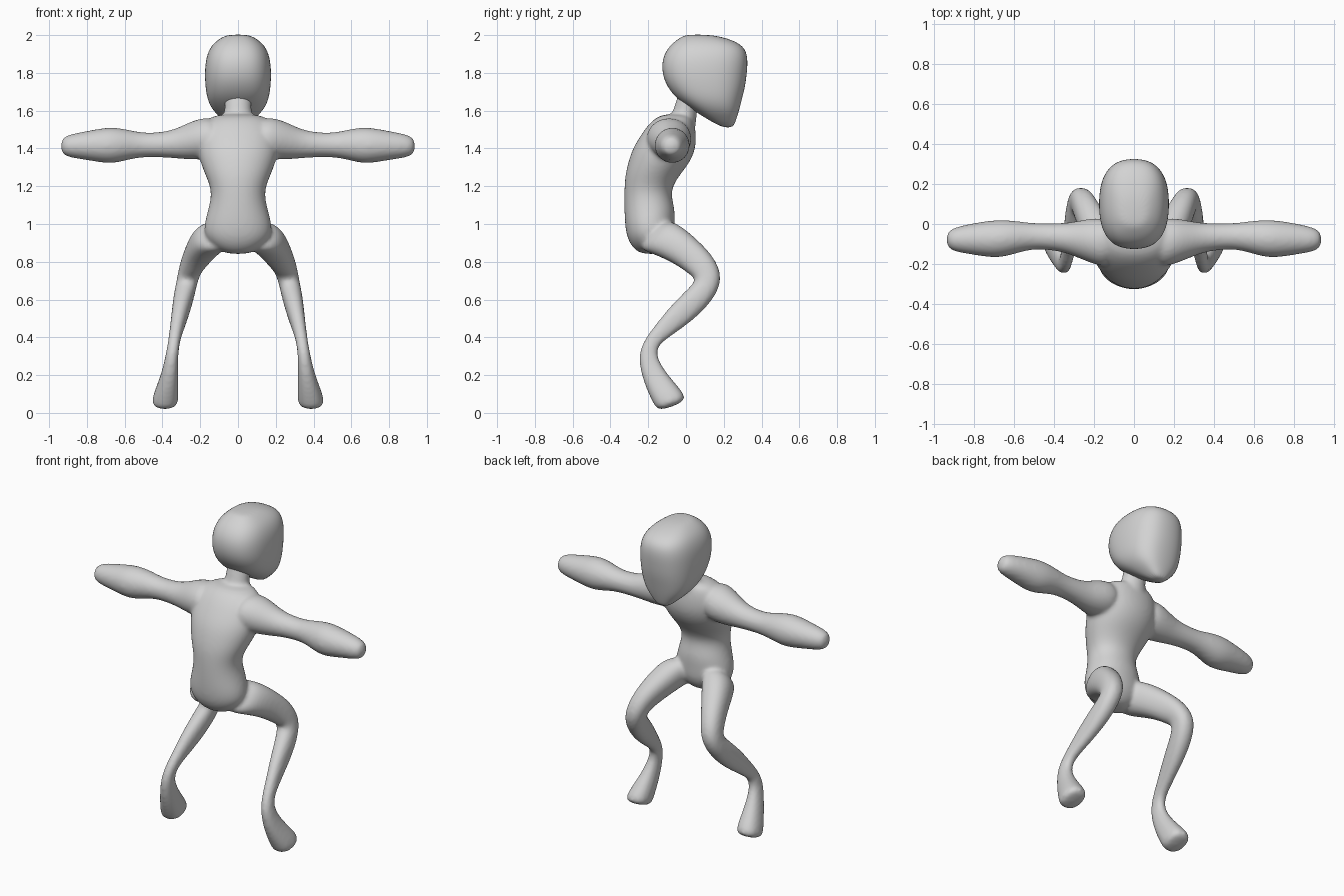
import bpy, bmesh, math
from mathutils import Vector

skin = bpy.data.materials.new("plain grey")
skin.diffuse_color = (0.65, 0.65, 0.65, 1)
SIDES = 20


def spow(v, p):
    return math.copysign(abs(v) ** p, v)


def loft(bm, rings, power=2.0, side=1):
    """Skin a closed tube through rings of (centre, u axis, v axis)."""
    loops = []
    for c, u, v in rings:
        loop = []
        for i in range(SIDES):
            a = 2 * math.pi * i / SIDES
            p = Vector(c) + Vector(u) * spow(math.cos(a), 2 / power) + Vector(v) * spow(math.sin(a), 2 / power)
            p.x *= side
            loop.append(bm.verts.new(p))
        loops.append(loop)
    for a, b in zip(loops, loops[1:]):
        for i in range(SIDES):
            j = (i + 1) % SIDES
            bm.faces.new((a[i], a[j], b[j], b[i]))
    bm.faces.new(loops[0])
    bm.faces.new(loops[-1])


def slices(rows):
    """Horizontal rings from (z, back y, front y, half width)."""
    return [((0, (b + f) / 2, z), (w, 0, 0), (0, (f - b) / 2, 0)) for z, b, f, w in rows]


def finish(bm, name):
    bmesh.ops.recalc_face_normals(bm, faces=bm.faces)
    mesh = bpy.data.meshes.new(name)
    bm.to_mesh(mesh)
    bm.free()
    mesh.materials.append(skin)
    for p in mesh.polygons:
        p.use_smooth = True
    ob = bpy.data.objects.new(name, mesh)
    bpy.context.collection.objects.link(ob)
    sub = ob.modifiers.new("round", 'SUBSURF')
    sub.levels = sub.render_levels = 2
    return ob


# torso: pelvis, narrow waist, hunched chest
torso = [(0.84, -0.24, -0.13, 0.06), (0.875, -0.285, -0.09, 0.13), (0.93, -0.315, -0.06, 0.18),
         (1.0, -0.325, -0.06, 0.182), (1.08, -0.328, -0.055, 0.158), (1.17, -0.328, -0.085, 0.138),
         (1.25, -0.325, -0.04, 0.17), (1.32, -0.31, 0.02, 0.2), (1.40, -0.285, 0.055, 0.22),
         (1.48, -0.235, 0.055, 0.215), (1.54, -0.19, 0.045, 0.185), (1.585, -0.13, 0.03, 0.12)]
neck = [(1.48, -0.12, 0.05, 0.09), (1.55, -0.09, 0.055, 0.08), (1.61, -0.065, 0.06, 0.07),
        (1.68, -0.045, 0.08, 0.075), (1.74, -0.02, 0.1, 0.07)]

# arm: x, y, z, depth radius, height radius
arm = [(0.1, -0.1, 1.455, 0.125, 0.105), (0.2, -0.085, 1.453, 0.12, 0.115), (0.3, -0.075, 1.43, 0.085, 0.087),
       (0.38, -0.065, 1.42, 0.069, 0.068), (0.5, -0.06, 1.418, 0.064, 0.063), (0.58, -0.065, 1.42, 0.08, 0.08),
       (0.66, -0.073, 1.416, 0.096, 0.098), (0.73, -0.075, 1.416, 0.092, 0.091),
       (0.82, -0.075, 1.415, 0.077, 0.074), (0.905, -0.078, 1.413, 0.06, 0.06), (0.938, -0.078, 1.412, 0.035, 0.035)]

# leg: x, y, z, width radius, depth radius, tilt of the section
leg = [(0.09, -0.2, 0.95, 0.1, 0.105, 50), (0.15, -0.11, 0.925, 0.1, 0.106, 50), (0.2, 0.0, 0.855, 0.083, 0.087, 50),
       (0.245, 0.085, 0.78, 0.066, 0.081, 38), (0.268, 0.13, 0.705, 0.057, 0.074, 0),
       (0.287, 0.07, 0.615, 0.056, 0.073, -40), (0.308, -0.04, 0.515, 0.045, 0.068, -50),
       (0.328, -0.13, 0.43, 0.035, 0.048, -45), (0.347, -0.218, 0.335, 0.03, 0.045, 0),
       (0.362, -0.175, 0.2, 0.044, 0.063, 20), (0.386, -0.09, 0.075, 0.073, 0.088, 20),
       (0.388, -0.073, 0.032, 0.066, 0.078, 20)]

bm = bmesh.new()
loft(bm, slices(torso), 2.1)
loft(bm, slices(neck))
arm_rings = [((x, y, z), (0, ry, 0), (0, 0, rz)) for x, y, z, ry, rz in arm]
leg_rings = [((x, y, z), (rx, 0, 0), (0, rv * math.cos(math.radians(t)), rv * math.sin(math.radians(t))))
             for x, y, z, rx, rv, t in leg]
for side in (1, -1):
    loft(bm, arm_rings, 2.0, side)
    loft(bm, leg_rings, 2.3, side)
body = finish(bm, "body")

# melt torso and limbs into one smooth skin
fuse = body.modifiers.new("fuse", 'REMESH')
fuse.mode = 'VOXEL'
fuse.voxel_size = 0.011
fuse.use_smooth_shade = True
soft = body.modifiers.new("soften", 'SMOOTH')
soft.factor = 0.5
soft.iterations = 8

# head: rounded block tapering to the chin
head = [(1.51, 0.195, 0.25, 0.035), (1.55, 0.12, 0.266, 0.08), (1.60, 0.04, 0.282, 0.135),
        (1.66, -0.05, 0.298, 0.165), (1.73, -0.105, 0.316, 0.175), (1.80, -0.13, 0.325, 0.178),
        (1.88, -0.128, 0.331, 0.172), (1.945, -0.09, 0.31, 0.145), (1.985, -0.035, 0.22, 0.095),
        (2.003, 0.0, 0.12, 0.05)]
bm = bmesh.new()
loft(bm, slices(head), 2.5)
finish(bm, "head")
